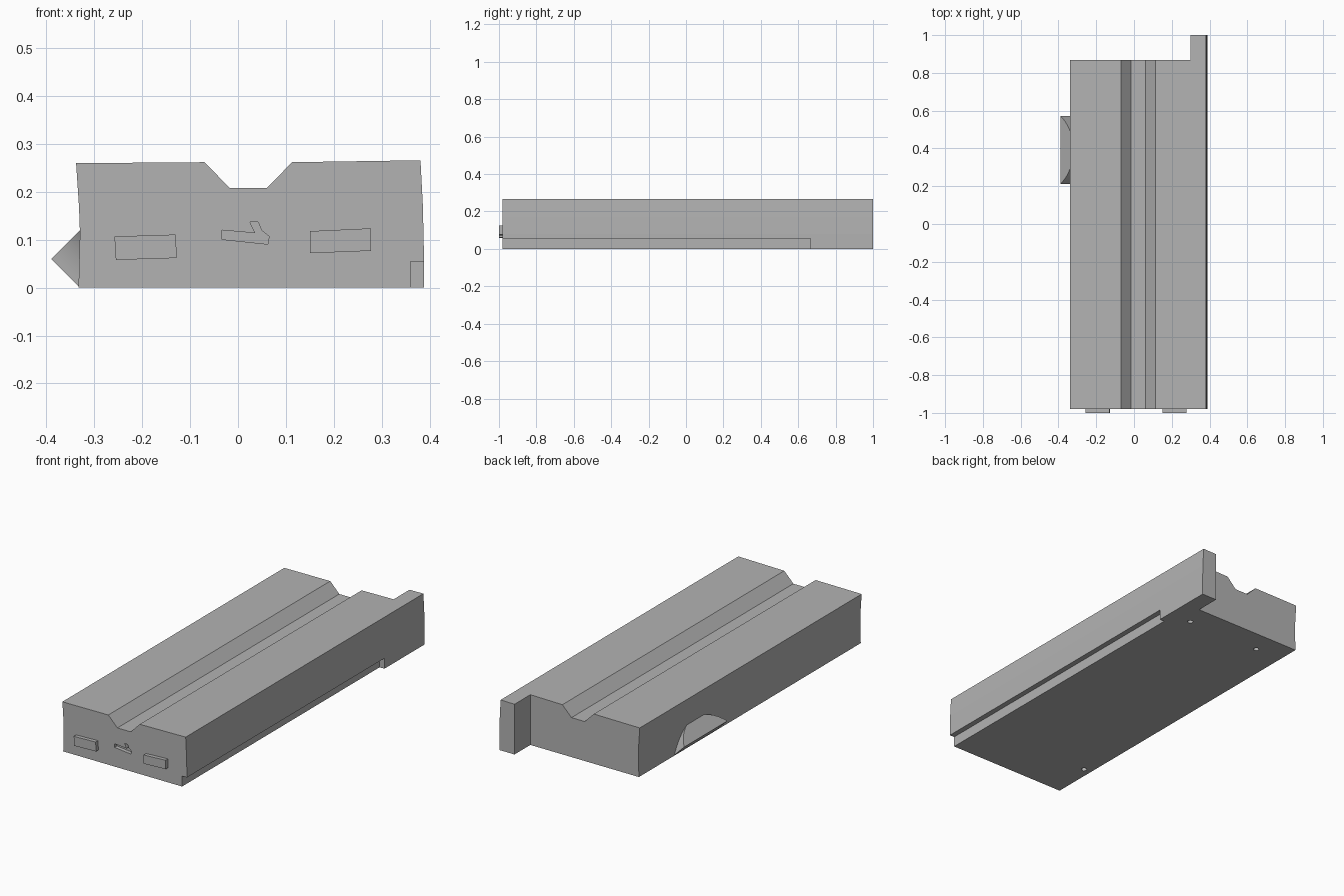
import bpy, bmesh, math
from mathutils import Vector

cube = bpy.data.objects.get("Cube")
if cube:
    bpy.data.objects.remove(cube, do_unlink=True)

grey = bpy.data.materials.new("plain grey")
grey.use_nodes = True
colour = (0.45, 0.45, 0.45, 1)
grey.diffuse_color = colour
grey.node_tree.nodes["Principled BSDF"].inputs["Base Color"].default_value = colour


def prism(name, points, step):
    """Close a flat outline of 3D points and extrude it by the vector step."""
    bm = bmesh.new()
    face = bm.faces.new([bm.verts.new(p) for p in points])
    ext = bmesh.ops.extrude_face_region(bm, geom=[face])
    moved = [g for g in ext["geom"] if isinstance(g, bmesh.types.BMVert)]
    bmesh.ops.translate(bm, verts=moved, vec=step)
    bmesh.ops.recalc_face_normals(bm, faces=bm.faces[:])
    mesh = bpy.data.meshes.new(name)
    bm.to_mesh(mesh)
    bm.free()
    mesh.materials.append(grey)
    obj = bpy.data.objects.new(name, mesh)
    bpy.context.collection.objects.link(obj)
    return obj


def along_y(name, outline, y0, y1):
    return prism(name, [(x, y0, z) for x, z in outline], Vector((0, y1 - y0, 0)))


def rect(x0, x1, z0, z1):
    return [(x0, z0), (x1, z0), (x1, z1), (x0, z1)]


def cut(target, cutter):
    cutter.hide_render = True
    mod = target.modifiers.new("cut", "BOOLEAN")
    mod.operation = "DIFFERENCE"
    mod.solver = "EXACT"
    mod.object = cutter
    bpy.context.view_layer.objects.active = target
    bpy.ops.object.modifier_apply(modifier=mod.name)
    bpy.data.objects.remove(cutter, do_unlink=True)


FRONT, BACK, END = -0.98, 0.868, 1.0

# Long block with a trapezoid channel in its top and slightly bowed sides
body = along_y("body", [
    (-0.333, 0), (0.388, 0), (0.388, 0.08), (0.386, 0.17), (0.381, 0.266),
    (0.113, 0.262), (0.06, 0.208), (-0.017, 0.208), (-0.07, 0.262),
    (-0.338, 0.26), (-0.332, 0.17), (-0.33, 0.115)], FRONT, END)

# Back step that leaves a tab on the left side
cut(body, along_y("back_step_cutter", rect(-0.5, 0.3, -0.1, 0.4), BACK, END + 0.1))

# Slot along the lower left edge
cut(body, along_y("slot_cutter", rect(0.36, 0.5, -0.1, 0.055), FRONT - 0.1, 0.665))

# Small recess in the middle of the front
cut(body, along_y("recess_cutter", [
    (-0.033, 0.12), (0.036, 0.114), (0.025, 0.137), (0.042, 0.137), (0.049, 0.12),
    (0.065, 0.107), (0.062, 0.091), (-0.033, 0.101)], FRONT - 0.05, FRONT + 0.02))

# Round holes in the underside
for x, y in [(0.257, 0.747), (-0.176, 0.747), (-0.29, -0.737)]:
    ring = [(x + 0.014 * math.cos(math.tau * i / 16),
             y + 0.014 * math.sin(math.tau * i / 16), -0.05) for i in range(16)]
    cut(body, prism("hole_cutter", ring, Vector((0, 0, 0.08))))

# Raised plates on the front
along_y("right_front_plate", [
    (-0.258, 0.107), (-0.13, 0.111), (-0.128, 0.062), (-0.255, 0.058)], -1, FRONT + 0.005)
along_y("left_front_plate", [
    (0.15, 0.118), (0.278, 0.124), (0.278, 0.077), (0.15, 0.072)], -1, FRONT + 0.005)

# Tilted round lug on the right side: a disc segment leaning into the wall
radius, offset, mid_y = 0.216, 0.119, 0.392
half = math.acos(offset / radius)
slope = math.sqrt(0.5)
arc = []
for i in range(33):
    a = half * (2 * i / 32 - 1)
    u = (radius * math.cos(a) - offset) * slope
    arc.append((-0.39 + u, mid_y + radius * math.sin(a), 0.06 + u))
lug = prism("side_lug", arc, Vector((0.06, 0, -0.06)))
bpy.ops.object.select_all(action="DESELECT")
lug.select_set(True)
bpy.context.view_layer.objects.active = lug
bpy.ops.object.shade_smooth_by_angle(angle=math.radians(30))
